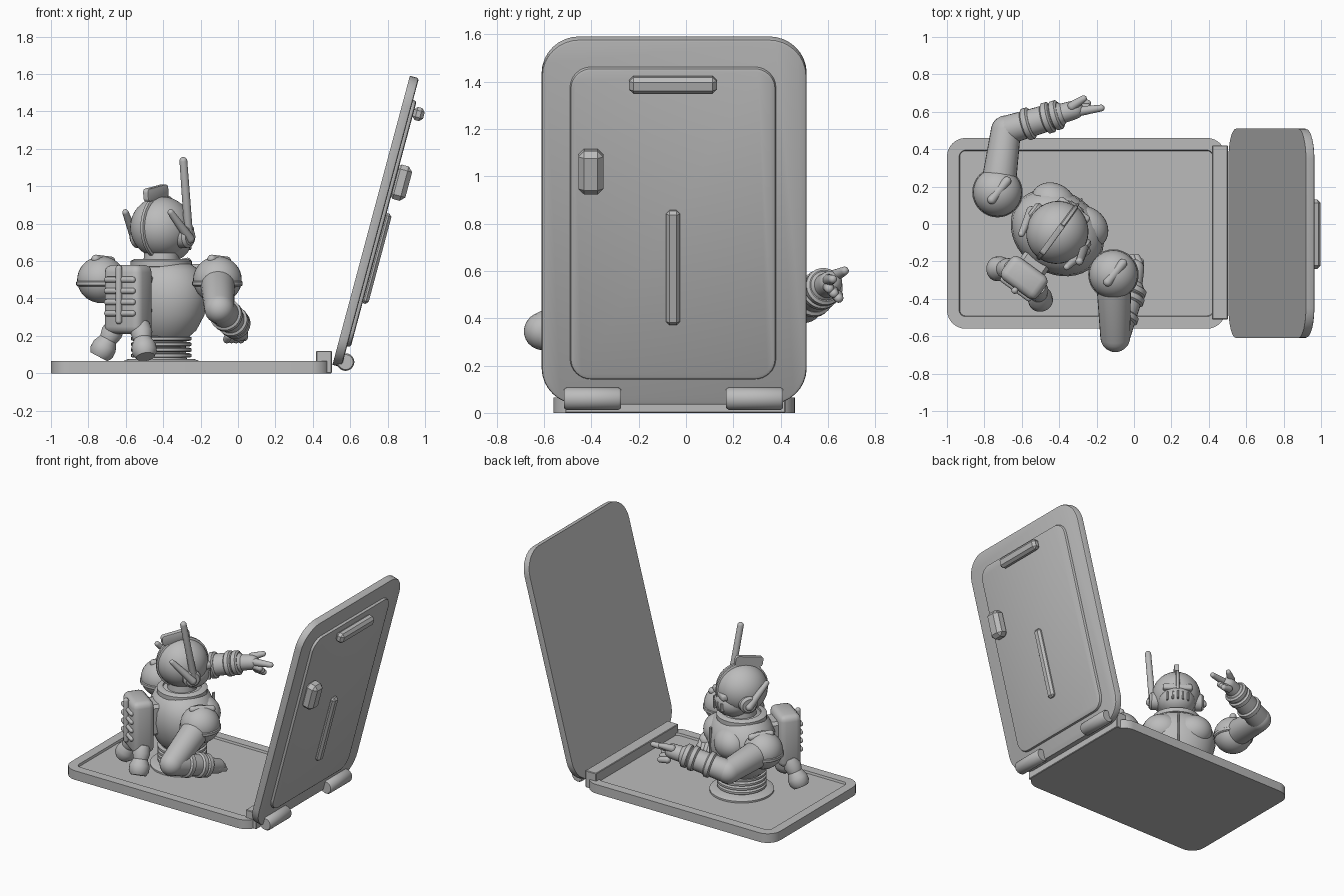
import bpy, bmesh, math
from mathutils import Vector, Matrix

cube = bpy.data.objects.get("Cube")
if cube:
    bpy.data.objects.remove(cube, do_unlink=True)

grey = bpy.data.materials.new("plain_grey")
grey.use_nodes = True
grey.diffuse_color = (0.5, 0.5, 0.5, 1)
grey.node_tree.nodes["Principled BSDF"].inputs["Base Color"].default_value = (0.5, 0.5, 0.5, 1)


def finish(name, bm, matrix=Matrix(), smooth=True):
    bmesh.ops.recalc_face_normals(bm, faces=bm.faces)
    mesh = bpy.data.meshes.new(name)
    bm.to_mesh(mesh)
    bm.free()
    mesh.materials.append(grey)
    ob = bpy.data.objects.new(name, mesh)
    ob.matrix_world = matrix
    bpy.context.collection.objects.link(ob)
    if smooth:
        bpy.ops.object.select_all(action='DESELECT')
        ob.select_set(True)
        bpy.context.view_layer.objects.active = ob
        bpy.ops.object.shade_smooth_by_angle(angle=math.radians(35))
    return ob


def slab(name, lo, hi, radius, matrix=Matrix(), edge=0.0, recess=None):
    """Round-cornered plate, optionally with a bevelled top edge or a sunken floor."""
    bm = bmesh.new()
    pts = []
    for k, (sx, sy) in enumerate(((1, 1), (0, 1), (0, 0), (1, 0))):
        cx = hi[0] - radius if sx else lo[0] + radius
        cy = hi[1] - radius if sy else lo[1] + radius
        for i in range(9):
            a = math.pi / 2 * (k + i / 8)
            pts.append((cx + radius * math.cos(a), cy + radius * math.sin(a), lo[2]))
    face = bm.faces.new([bm.verts.new(p) for p in pts])
    top = bmesh.ops.extrude_face_region(bm, geom=[face])['geom']
    bmesh.ops.translate(bm, verts=[g for g in top if isinstance(g, bmesh.types.BMVert)],
                        vec=(0, 0, hi[2] - lo[2]))
    bmesh.ops.recalc_face_normals(bm, faces=bm.faces)
    cap = max(bm.faces, key=lambda f: f.calc_center_median().z + f.normal.z)
    if edge:
        bmesh.ops.bevel(bm, geom=list(cap.edges), offset=edge, segments=2, profile=0.5, affect='EDGES')
    if recess:
        bmesh.ops.inset_region(bm, faces=[cap], thickness=recess[0])
        bmesh.ops.inset_region(bm, faces=[cap], thickness=0.004, depth=-recess[1])
    return finish(name, bm, matrix)


def box(name, centre, size, bevel, matrix=Matrix(), segments=1):
    bm = bmesh.new()
    bmesh.ops.create_cube(bm, size=1, matrix=Matrix.Translation(centre) @ Matrix.Diagonal((*size, 1)))
    bmesh.ops.bevel(bm, geom=bm.edges[:], offset=bevel, segments=segments, profile=0.5, affect='EDGES')
    return finish(name, bm, matrix, smooth=segments > 1)


def lathe(name, profile, matrix=Matrix(), steps=40):
    """Spin (radius, height) pairs about local z."""
    bm = bmesh.new()
    verts = [bm.verts.new((r, 0, z)) for r, z in profile]
    edges = [bm.edges.new(p) for p in zip(verts, verts[1:])]
    bmesh.ops.spin(bm, geom=verts + edges, cent=(0, 0, 0), axis=(0, 0, 1),
                   angle=2 * math.pi, steps=steps, use_merge=False)
    bmesh.ops.remove_doubles(bm, verts=bm.verts, dist=1e-5)
    return finish(name, bm, matrix)


def ball(name, centre, size, matrix=Matrix()):
    bm = bmesh.new()
    bmesh.ops.create_uvsphere(bm, u_segments=32, v_segments=18, radius=1,
                              matrix=Matrix.Translation(centre) @ Matrix.Diagonal((*size, 1)))
    return finish(name, bm, matrix)


def along(a, b):
    a, b = Vector(a), Vector(b)
    return Matrix.Translation(a) @ (b - a).to_track_quat('Z', 'Y').to_matrix().to_4x4()


def limb(name, a, b, ra, rb, matrix=Matrix()):
    """Tapered rod with round ends."""
    n = (Vector(b) - Vector(a)).length
    quarter = [math.pi / 2 * i / 6 for i in range(7)]
    prof = [(ra * math.sin(t), -ra * math.cos(t)) for t in quarter]
    prof += [(rb * math.cos(t), n + rb * math.sin(t)) for t in quarter]
    return lathe(name, prof, matrix @ along(a, b), 24)


def ring(name, centre, direction, radius, width, thick, matrix=Matrix()):
    r, w, t = radius, width / 2, thick
    c = Vector(centre)
    prof = [(r - t, -w), (r, -w), (r + t, -w * .6), (r + t, w * .6), (r, w), (r - t, w), (r - t, -w)]
    return lathe(name, prof, matrix @ along(c, c + Vector(direction)), 32)


# Tray with a sunken floor and a hinge ledge
slab("base_tray", (-1, -0.56, 0), (0.49, 0.46, 0.065), 0.1, recess=(0.065, 0.015))
box("hinge_ledge", (0.46, -0.045, 0.06), (0.085, 0.93, 0.12), 0.004)

# Open lid: local x across, y up the slope, z outward
s, c = math.sin(math.radians(15)), math.cos(math.radians(15))
lid = Matrix(((0, s, c, 0.505), (1, 0, 0, -0.05), (0, c, -s, 0.045), (0, 0, 0, 1)))
slab("lid_plate", (-0.56, 0, 0), (0.56, 1.6, 0.05), 0.16, lid, 0.012)
slab("lid_panel", (-0.44, 0.115, 0.045), (0.43, 1.48, 0.07), 0.09, lid, 0.015)
box("lid_handle", (-0.005, 1.414, 0.097), (0.37, 0.072, 0.06), 0.018, lid)
box("lid_latch", (-0.352, 1.035, 0.1), (0.106, 0.19, 0.09), 0.025, lid)
box("lid_bar", (-0.005, 0.61, 0.08), (0.06, 0.5, 0.04), 0.015, lid)
for side, y in (("front", -0.395), ("back", 0.29)):
    lathe("hinge_" + side, [(0, -0.12), (0.04, -0.12), (0.047, -0.11), (0.047, 0.11), (0.04, 0.12), (0, 0.12)],
          along((0.575, y, 0.06), (0.575, y + 1, 0.06)))

# Figure frame: local x is its right, y its facing direction
fx, fy = 0.59, 0.807
body = Matrix(((fy, fx, 0, -0.41), (-fx, fy, 0, -0.045), (0, 0, 1, 0), (0, 0, 0, 1)))

# Waist and torso
lathe("waist_flange", [(0, 0.04), (0.21, 0.04), (0.21, 0.062), (0.18, 0.075), (0, 0.075)], body)
lathe("waist", [(0.14, 0.05), (0.13, 0.13), (0.14, 0.22)], body)
for i in range(4):
    ring("waist_ring", (0, 0, 0.095 + i * 0.03), (0, 0, 1), 0.15, 0.024, 0.012, body)
torso_shape = Matrix.Diagonal((1, 0.82, 1, 1))
lathe("torso", [(0, 0.17), (0.14, 0.18), (0.2, 0.23), (0.245, 0.31), (0.265, 0.4), (0.255, 0.48),
                (0.22, 0.55), (0.15, 0.595), (0, 0.61)], body @ torso_shape)
for side in (-1, 1):
    ball("chest_plate", (side * 0.105, 0.11, 0.45), (0.13, 0.11, 0.11), body)
box("chest_seam", (0, 0.215, 0.4), (0.014, 0.02, 0.26), 0.004, body)
ring("collar", (0, 0, 0.585), (0, 0, 1), 0.145, 0.05, 0.02, body)
lathe("neck", [(0.1, 0.55), (0.09, 0.66)], body)

# Head
ball("helmet", (0, 0, 0.78), (0.165, 0.17, 0.165), body)
ball("jaw", (0, 0.055, 0.7), (0.125, 0.13, 0.105), body)
box("visor", (0, 0.135, 0.765), (0.2, 0.07, 0.045), 0.015, body, 3)
for i in range(5):
    box("mouth_grille", ((i - 2) * 0.035, 0.18 - abs(i - 2) * 0.012, 0.69), (0.014, 0.03, 0.06), 0.004, body)
ring("helmet_band", (0, 0, 0.78), (1, 0, 0), 0.166, 0.028, 0.012, body)
slab("crest_fin", (-0.15, 0.915, -0.016), (0.04, 0.985, 0.016), 0.02,
     body @ Matrix.Translation((0, 0, 0.06)) @ Matrix.Rotation(math.radians(9), 4, 'X')
     @ Matrix(((0, 0, 1, 0), (1, 0, 0, 0.15), (0, 1, 0, -0.05), (0, 0, 0, 1))), 0.006)
for side in (-1, 1):
    lathe("ear_disc", [(0, 0.03), (0.045, 0.03), (0.06, 0.015), (0.06, -0.03), (0, -0.03)],
          body @ along((side * 0.155, 0.01, 0.73), (side * 0.255, 0.01, 0.73)))
    limb("ear_rod", (side * 0.18, 0.01, 0.72), (side * 0.15, -0.12, 0.86), 0.026, 0.017, body)
limb("antenna", (-0.262, -0.12, 0.72), (-0.292, -0.2, 1.135), 0.023, 0.021)

# Backpack with ribs and two thrusters
box("backpack", (0, -0.3, 0.395), (0.24, 0.15, 0.37), 0.04, body, 3)
box("backpack_mount", (0, -0.2, 0.42), (0.16, 0.12, 0.22), 0.02, body)
for i in range(4):
    limb("backpack_rib", (-0.085, -0.375, 0.32 + i * 0.06), (0.085, -0.375, 0.32 + i * 0.06), 0.016, 0.016, body)
limb("backpack_tube", (0, -0.385, 0.28), (0, -0.385, 0.56), 0.018, 0.018, body)
for side in (-1, 1):
    top, end = Vector((side * 0.08, -0.3, 0.26)), Vector((side * 0.155, -0.355, 0.085))
    lathe("thruster", [(0, -0.02), (0.05, 0), (0.058, 0.05), (0.048, 0.09), (0.066, 0.13), (0.066, 0.17),
                       (0.05, 0.195), (0, 0.195)], body @ along(top, end), 28)


# Arms: shoulder, elbow and wrist joints, then a hand
def arm(side, shoulder, elbow, wrist, hand):
    S, E, W, H = (Vector(p) for p in (shoulder, elbow, wrist, hand))
    ball(side + "_shoulder", S, (0.13, 0.13, 0.125))
    ring(side + "_shoulder_rim", S - Vector((0, 0, 0.02)), (0, 0, 1), 0.127, 0.03, 0.008)
    limb(side + "_shoulder_fin", S + Vector((-0.03, -0.04, 0.11)), S + Vector((0.05, 0.06, 0.1)), 0.024, 0.024)
    limb(side + "_upper_arm", S, E, 0.095, 0.08)
    limb(side + "_forearm", E, W, 0.078, 0.07)
    way = W - E
    for t, r in ((0.45, 0.075), (0.85, 0.072), (1.02, 0.068)):
        ring(side + "_cuff", E + way * t, way, r, 0.045, 0.012)
    limb(side + "_palm", W, H, 0.055, 0.05)


arm("left", (-0.73, 0.17, 0.5), (-0.685, 0.5, 0.46), (-0.42, 0.58, 0.53), (-0.32, 0.61, 0.55))
arm("right", (-0.11, -0.27, 0.5), (-0.1, -0.605, 0.345), (-0.015, -0.36, 0.265), (0.005, -0.24, 0.22))

# Pointing left hand and closed right hand
limb("left_pointing_finger", (-0.31, 0.6, 0.56), (-0.175, 0.62, 0.565), 0.027, 0.018)
limb("left_thumb", (-0.33, 0.63, 0.58), (-0.27, 0.67, 0.6), 0.026, 0.018)
for i in range(3):
    limb("left_curled_finger", (-0.3, 0.6 + i * 0.02, 0.535 - i * 0.02),
         (-0.25, 0.605 + i * 0.02, 0.525 - i * 0.02), 0.024, 0.02)
for i in range(4):
    limb("right_curled_finger", (0.025 - i * 0.025, -0.21, 0.215 - i * 0.005),
         (0.015 - i * 0.025, -0.18, 0.18), 0.022, 0.02)
limb("right_thumb", (0.03, -0.27, 0.22), (0.035, -0.2, 0.19), 0.022, 0.018)
